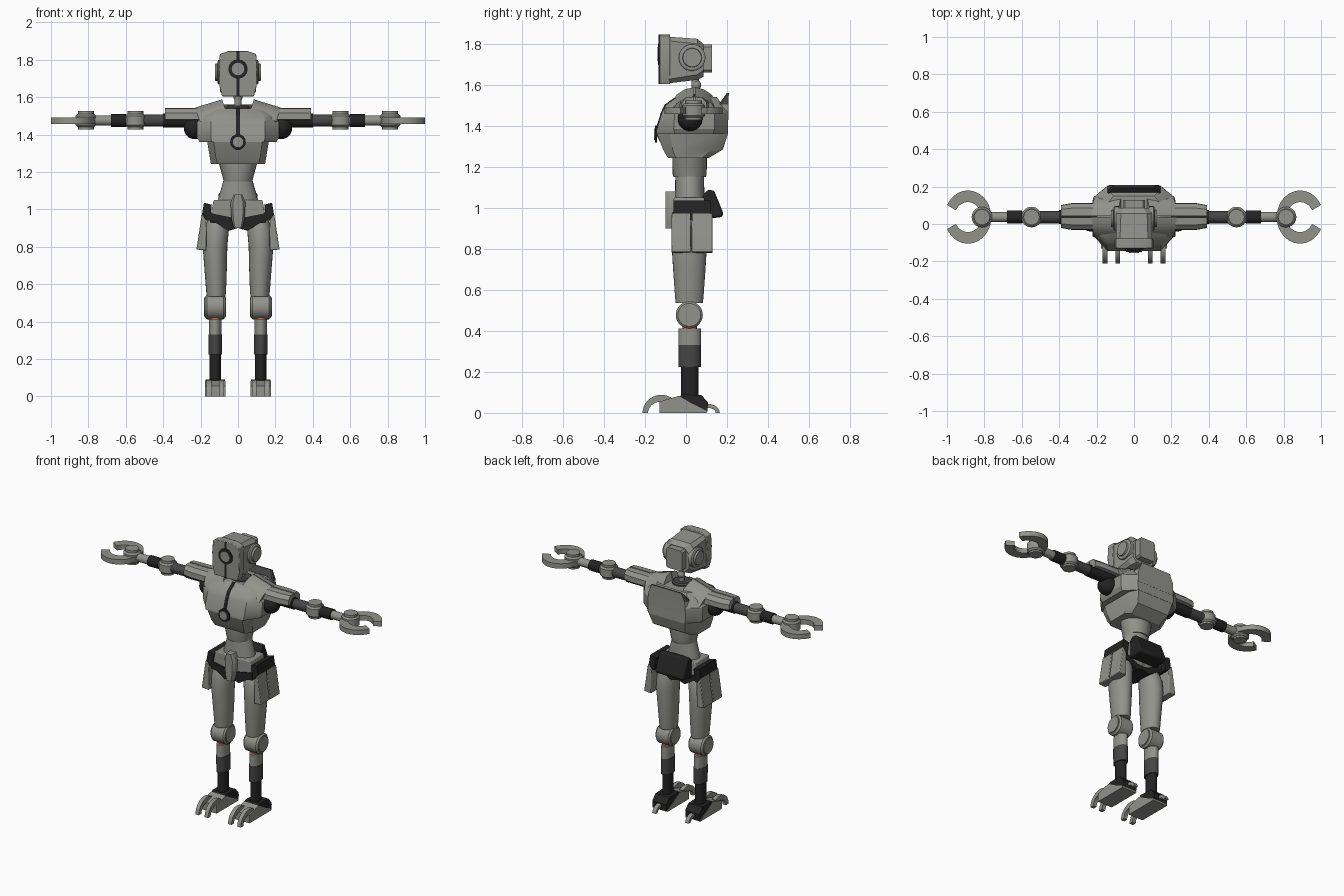
import bpy, bmesh, math
from mathutils import Vector, Matrix

if "Cube" in bpy.data.objects:
    bpy.data.objects.remove(bpy.data.objects["Cube"])


def material(name, rgb):
    m = bpy.data.materials.new(name)
    m.diffuse_color = (*rgb, 1)
    m.use_nodes = True
    m.node_tree.nodes["Principled BSDF"].inputs["Base Color"].default_value = m.diffuse_color
    return m


GREY = material("shell grey", (0.29, 0.29, 0.265))
DARK = material("dark grey", (0.06, 0.06, 0.06))
BLACK = material("joint black", (0.017, 0.017, 0.017))
ORANGE = material("orange accent", (0.62, 0.16, 0.08))


def P(axis, u, v, t):
    return Vector({'X': (t, u, v), 'Y': (u, t, v), 'Z': (u, v, t)}[axis])


def loft(name, rings, mat, mirror=False, bevel=0, smooth=30, rot=None):
    """Skin a list of equal-length rings and cap both ends."""
    bm = bmesh.new()
    rows = [[bm.verts.new(p) for p in r] for r in rings]
    n = len(rows[0])
    for a, b in zip(rows, rows[1:]):
        for i in range(n):
            j = (i + 1) % n
            bm.faces.new((a[i], a[j], b[j], b[i]))
    bm.faces.new(rows[0])
    bm.faces.new(rows[-1])
    if rot:
        bmesh.ops.rotate(bm, cent=rot[0], matrix=Matrix.Rotation(rot[1], 3, 'Y'), verts=bm.verts)
    bmesh.ops.recalc_face_normals(bm, faces=bm.faces)
    me = bpy.data.meshes.new(name)
    bm.to_mesh(me)
    bm.free()
    me.materials.append(mat)
    for p in me.polygons:
        p.use_smooth = True
    me.set_sharp_from_angle(angle=math.radians(smooth))
    ob = bpy.data.objects.new(name, me)
    bpy.context.collection.objects.link(ob)
    if bevel:
        b = ob.modifiers.new("bevel", 'BEVEL')
        b.width, b.segments, b.limit_method = bevel, 2, 'ANGLE'
    if mirror:
        ob.modifiers.new("mirror", 'MIRROR')
    return ob


def prism(name, axis, pts, t0, t1, mat, **k):
    return loft(name, [[P(axis, u, v, t) for u, v in pts] for t in (t0, t1)], mat, **k)


def lathe(name, axis, c, prof, mat, seg=28, **k):
    """Round part along an axis; prof holds (t, radius_u, radius_v)."""
    A = [2 * math.pi * i / seg for i in range(seg)]
    return loft(name, [[P(axis, c[0] + ru * math.cos(a), c[1] + rv * math.sin(a), t) for a in A]
                       for t, ru, rv in prof], mat, **k)


def rod(name, axis, c, t0, t1, r, mat, ch=0.0, **k):
    prof = [(t0, r, r), (t1, r, r)]
    if ch:
        prof = [(t0, r - ch, r - ch), (t0 + ch, r, r), (t1 - ch, r, r), (t1, r - ch, r - ch)]
    return lathe(name, axis, c, prof, mat, **k)


def ball(name, c, r, mat, **k):
    prof = []
    for i in range(1, 16):
        a = math.pi * i / 16
        prof.append((c[2] - r * math.cos(a), r * math.sin(a), r * math.sin(a)))
    return lathe(name, 'Z', c, prof, mat, **k)


def arc(name, axis, c, outer, inner, a0, a1, t0, t1, mat, n=20, **k):
    """Curved bar with rectangular section."""
    rings = []
    for i in range(n + 1):
        a = math.radians(a0 + (a1 - a0) * i / n)
        f = lambda r, t: P(axis, c[0] + r[0] * math.cos(a), c[1] + r[1] * math.sin(a), t)
        rings.append([f(outer, t0), f(outer, t1), f(inner, t1), f(inner, t0)])
    return loft(name, rings, mat, **k)


def octo(z, wf, wm, wb, yf, ya, yb, yk):
    half = [(wf, yf), (wm, ya), (wm, yb), (wb, yk)]
    return [Vector((x, y, z)) for x, y in half] + [Vector((-x, y, z)) for x, y in reversed(half)]


# head: shell lofted front to back, face plate, rear box, ears
def head_ring(y, w, z0, z1, c):
    pts = [(w, z0 + c), (w, z1 - c), (w - c, z1), (c - w, z1), (-w, z1 - c), (-w, z0 + c), (c - w, z0), (w - c, z0)]
    return [Vector((x, y, z)) for x, z in pts]


loft("head_shell", [head_ring(-.085, .095, 1.608, 1.835, .02), head_ring(.055, .095, 1.625, 1.825, .025),
                    head_ring(.085, .08, 1.64, 1.80, .03)], GREY)
loft("head_rear_box", [head_ring(.08, .06, 1.66, 1.797, .012), head_ring(.127, .06, 1.66, 1.797, .012)], GREY)
face = [(-.085, 1.604), (.085, 1.604), (.1, 1.66), (.103, 1.75), (.097, 1.83), (.05, 1.847), (-.05, 1.847),
        (-.097, 1.83), (-.103, 1.75), (-.1, 1.66)]
prism("face_plate", 'Y', face, -.13, -.078, GREY, bevel=.004)
prism("face_seam", 'Y', [(-.007, 1.605), (.007, 1.605), (.007, 1.846), (-.007, 1.846)], -.133, -.128, BLACK)
rod("eye_ring", 'Y', (0, 1.75), -.136, -.128, .052, BLACK, seg=16)
rod("eye_lens", 'Y', (0, 1.75), -.139, -.132, .034, GREY, seg=16)
lathe("ear_disc", 'X', (.03, 1.733), [(.08, .065, .065), (.105, .065, .065), (.11, .058, .058), (.111, .047, .047),
                                      (.123, .045, .045)], GREY, mirror=True)
# neck
ball("neck_ball", (0, .05, 1.6), .024, GREY)
rod("neck_post", 'Z', (0, .045), 1.5, 1.63, .018, GREY)
rod("neck_collar", 'Z', (0, .04), 1.5, 1.556, .062, DARK, ch=.008)

# chest: upper and lower armour
loft("lower_chest", [octo(1.243, .11, .145, .11, -.088, -.05, .08, .11),
                     octo(1.285, .12, .152, .12, -.112, -.065, .12, .18),
                     octo(1.365, .13, .165, .135, -.143, -.08, .15, .206)], GREY)
loft("upper_chest", [octo(1.36, .14, .205, .135, -.145, -.055, .13, .206),
                     octo(1.385, .145, .22, .14, -.142, -.06, .14, .206),
                     octo(1.465, .145, .22, .14, -.117, -.055, .14, .204),
                     octo(1.5, .135, .19, .135, -.10, -.045, .13, .18),
                     octo(1.54, .10, .14, .11, -.045, -.02, .11, .15)], GREY)
seam = [(-.088, 1.245), (-.147, 1.362), (-.148, 1.385), (-.122, 1.466), (-.104, 1.504), (-.048, 1.543)]
prism("chest_seam", 'X', seam + [(y + .008, z) for y, z in reversed(seam)], -.01, .01, BLACK)
rod("chest_ring", 'Y', (0, 1.36), -.151, -.142, .042, BLACK, seg=16)
rod("chest_lens", 'Y', (0, 1.36), -.155, -.148, .028, GREY, seg=16)
# back lip with dark inner face
lip = loft("back_lip", [octo(1.42, .14, .145, .14, .13, .15, .19, .206), octo(1.505, .14, .142, .135, .16, .17, .19, .207),
                        octo(1.56, .105, .115, .11, .199, .203, .205, .209)], GREY)
lip.data.materials.append(DARK)
for p in lip.data.polygons:
    if p.normal.z > .3:
        p.material_index = 1

# shoulders: arched collar plates and arm guards, split front and back
for side, s in (("front", -1), ("rear", 1)):
    y = lambda d: .04 + s * d
    prism("collar_plate_" + side, 'X', [(y(.003), 1.567), (y(.045), 1.558), (y(.085), 1.53), (y(.11), 1.49),
                                        (y(.09), 1.48), (y(.06), 1.51), (y(.003), 1.52)],
          .075, .225, GREY, mirror=True, rot=((.15, 0, 1.545), math.radians(17)))
    loft("arm_guard_" + side, [[Vector((x, y(a * k), z)) for a, z in
                                [(.004 / k, 1.541), (.045, 1.538), (.07, 1.515), (.072, 1.48), (.05, 1.478), (.004 / k, 1.50)]]
                               for x, k in ((.19, 1), (.33, 1), (.39, .85))], GREY, mirror=True)
ball("shoulder_ball", (.23, .02, 1.435), .06, BLACK, mirror=True)

# arms
A = (.037, 1.475)
rod("upper_arm_core", 'X', A, .2, .4, .038, BLACK, mirror=True)
rod("upper_arm_sleeve", 'X', A, .39, .52, .033, DARK, mirror=True)
rod("elbow_band", 'X', A, .584, .591, .034, ORANGE, mirror=True)
rod("forearm_top", 'X', A, .54, .61, .031, GREY, mirror=True)
rod("forearm_sleeve", 'X', A, .6, .68, .035, BLACK, mirror=True)
rod("forearm_rod", 'X', A, .67, .8, .027, GREY, mirror=True)
for joint, x in (("elbow", .548), ("wrist", .813)):
    rod(joint + "_drum", 'Z', (x, .037), 1.44, 1.51, .055, GREY, ch=.01, mirror=True)
    rod(joint + "_cap", 'Z', (x, .037), 1.428, 1.525, .042, GREY, mirror=True)
arc("hand_claw", 'Z', (.888, .037), (.125, .142), (.072, .08), 27, 333, 1.457, 1.49, GREY, n=36, mirror=True)

# waist and pelvis
lathe("waist_upper", 'Z', (0, .018), [(1.15, .077, .078), (1.165, .08, .083), (1.26, .106, .084)], GREY)
lathe("waist_lower", 'Z', (0, .018), [(1.02, .112, .075), (1.05, .108, .072), (1.16, .076, .07)], GREY)
prism("hip_shell", 'Y', [(0, 1.05), (.13, 1.05), (.145, .975), (.12, .965), (.04, .925), (0, .92)],
      -.06, .09, GREY, mirror=True, bevel=.006)
prism("hip_joint", 'Y', [(0, .95), (.15, .98), (.15, .93), (.115, .925), (.05, .885), (0, .9)],
      -.066, .085, BLACK, mirror=True)
loft("groin_guard", [[Vector((x * k, y, z + .985)) for x, z in
                      [(.022, .095), (.04, .05), (.035, -.04), (.022, -.085), (-.022, -.085), (-.035, -.04), (-.04, .05), (-.022, .095)]]
                     for y, k in ((.02, 1), (-.085, 1), (-.1, .7))], GREY)
prism("rear_pouch", 'X', [(.08, 1.06), (.105, 1.088), (.137, 1.085), (.183, .972), (.175, .955), (.08, .945)],
      -.105, .105, BLACK, bevel=.012)
# hip side guards
prism("side_guard_mount", 'Y', [(.14, 1.025), (.182, 1.035), (.198, .94), (.15, .94)], -.06, .12, BLACK, mirror=True)
for side, y0, y1 in (("front", -.07, .022), ("rear", .028, .13)):
    prism("side_guard_" + side, 'Y', [(.193, .975), (.199, .94), (.222, .785), (.17, .78), (.168, .94)],
          y0, y1, GREY, mirror=True, bevel=.004)

# legs
L = (.122, .018)
rings = []
for z, cx, rx, ry in ((.535, .117, .05, .066), (.56, .117, .053, .069), (.7, .12, .061, .079), (.8, .123, .066, .085),
                      (.88, .118, .068, .08), (.915, .113, .06, .068), (.96, .11, .045, .05)):
    rings.append([Vector((cx + rx * math.cos(a * math.pi / 14), .016 + ry * math.sin(a * math.pi / 14), z))
                  for a in range(28)])
loft("thigh", rings, GREY, mirror=True, smooth=40)
rod("knee_drum", 'X', (.016, .478), .068, .176, .066, GREY, ch=.01, mirror=True)
rod("knee_cap", 'X', (.016, .478), .063, .181, .05, GREY, mirror=True)
rod("knee_band", 'Z', L, .408, .428, .035, ORANGE, mirror=True)
lathe("shin_top", 'Z', L, [(.32, .034, .054), (.412, .034, .054)], GREY, mirror=True)
lathe("shin_sleeve", 'Z', L, [(.225, .036, .054), (.332, .037, .055)], DARK, mirror=True)
lathe("ankle_post", 'Z', L, [(.05, .03, .042), (.23, .03, .042)], BLACK, mirror=True)

# feet: black ankle wedge, grey sole, two front claws and a heel claw
prism("foot_top", 'X', [(-.035, .078), (-.02, .09), (.075, .087), (.108, .05), (.104, .008), (.06, .03)],
      .07, .175, BLACK, mirror=True)
prism("foot_sole", 'X', [(-.13, 0), (-.13, .055), (-.035, .083), (.03, .045), (.105, .008), (.1, 0)],
      .068, .177, GREY, mirror=True)
for side, x in (("inner", .074), ("outer", .143)):
    arc("toe_claw_" + side, 'X', (-.12, 0), (.092, .088), (.065, .055), 60, 180, x, x + .026, GREY, n=12, mirror=True)
arc("heel_claw", 'X', (.1, 0), (.065, .045), (.045, .025), 0, 100, .109, .136, GREY, n=10, mirror=True)
